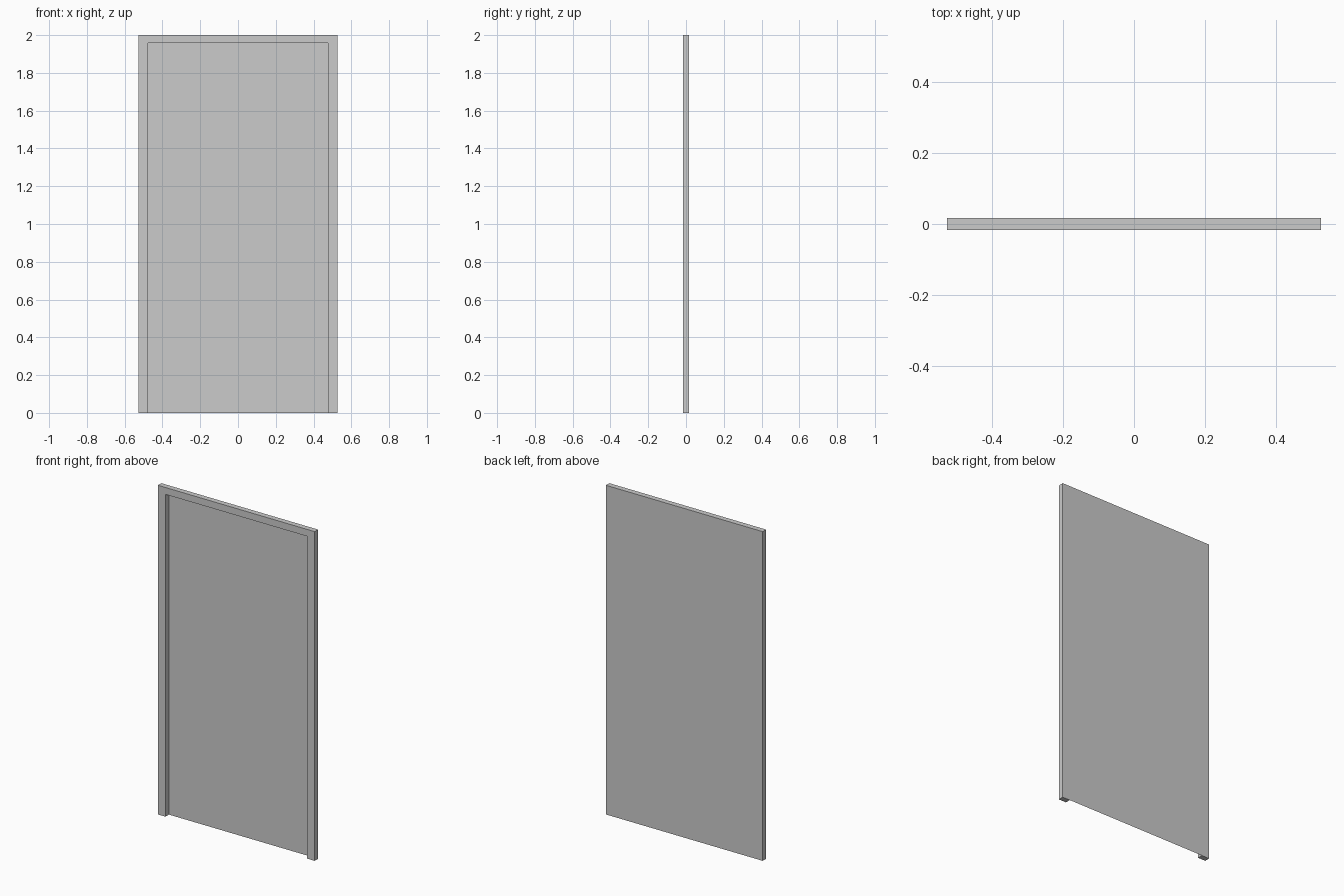
import bpy, bmesh

if "Cube" in bpy.data.objects:
    bpy.data.objects.remove(bpy.data.objects["Cube"])

W, H, D = 0.527, 2.0, 0.0165      # half width, height, half depth
IW, IH = 0.476, 1.958             # opening half width and height


def make_object(name, bm):
    bmesh.ops.recalc_face_normals(bm, faces=bm.faces)
    mesh = bpy.data.meshes.new(name)
    bm.to_mesh(mesh)
    bm.free()
    obj = bpy.data.objects.new(name, mesh)
    bpy.context.collection.objects.link(obj)
    return obj


def profile_face(bm, points, y):
    return bm.faces.new([bm.verts.new((x, y, z)) for x, z in points])


# Door frame: inverted U profile extruded backwards, rear closed by the panel
half = [(W, 0), (W, H)]
inner = [(-IW, 0), (-IW, IH), (IW, IH), (IW, 0)]
outline = half + [(-W, H), (-W, 0)] + inner
bm = bmesh.new()
front = profile_face(bm, outline, -D)
ext = bmesh.ops.extrude_face_region(bm, geom=[front], use_keep_orig=True)
rear_verts = [g for g in ext["geom"] if isinstance(g, bmesh.types.BMVert)]
rear_faces = [g for g in ext["geom"] if isinstance(g, bmesh.types.BMFace)]
bmesh.ops.translate(bm, verts=rear_verts, vec=(0, 2 * D, 0))
bmesh.ops.delete(bm, geom=[f for f in rear_faces if all(v in rear_verts for v in f.verts)],
                 context='FACES_ONLY')
make_object("door_frame", bm)

# Back panel: one flat sheet covering the whole rear
bm = bmesh.new()
panel = profile_face(bm, [(W, 0), (W, H), (-W, H), (-W, 0)], D)
panel.normal_update()
obj = make_object("back_panel", bm)
if obj.data.polygons[0].normal.y < 0:
    obj.data.flip_normals()
